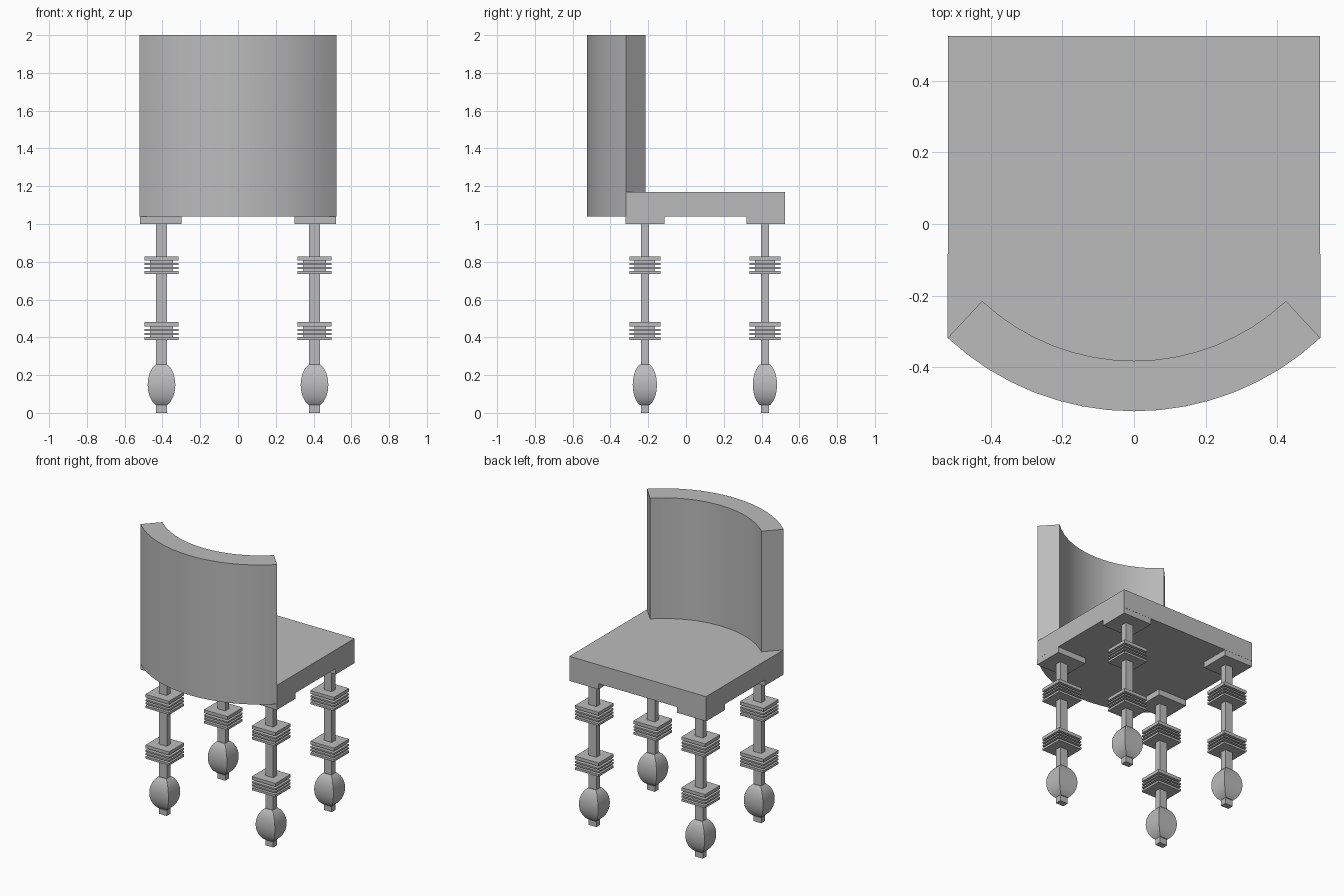
import bpy, bmesh, math

if "Cube" in bpy.data.objects:
    bpy.data.objects.remove(bpy.data.objects["Cube"], do_unlink=True)

GREY = (0.5, 0.5, 0.5, 1.0)
mat = bpy.data.materials.new("plain grey")
mat.use_nodes = True
mat.diffuse_color = GREY
mat.node_tree.nodes["Principled BSDF"].inputs["Base Color"].default_value = GREY


def finish(name, bm):
    bmesh.ops.recalc_face_normals(bm, faces=bm.faces)
    mesh = bpy.data.meshes.new(name)
    bm.to_mesh(mesh)
    bm.free()
    mesh.materials.append(mat)
    ob = bpy.data.objects.new(name, mesh)
    bpy.context.collection.objects.link(ob)
    bpy.ops.object.select_all(action='DESELECT')
    ob.select_set(True)
    bpy.context.view_layer.objects.active = ob
    bpy.ops.object.shade_smooth_by_angle(angle=math.radians(30))
    return ob


def loft(bm, rings):
    """Skin a stack of matching closed rings and cap both ends."""
    loops = [[bm.verts.new(p) for p in ring] for ring in rings]
    n = len(loops[0])
    for a, b in zip(loops, loops[1:]):
        for i in range(n):
            j = (i + 1) % n
            bm.faces.new((a[i], a[j], b[j], b[i]))
    bm.faces.new(loops[0][::-1])
    bm.faces.new(loops[-1])


def square(cx, cy, hx, hy, z):
    return [(cx - hx, cy - hy, z), (cx + hx, cy - hy, z),
            (cx + hx, cy + hy, z), (cx - hx, cy + hy, z)]


def box(bm, cx, cy, hx, hy, z0, z1):
    loft(bm, [square(cx, cy, hx, hy, z) for z in (z0, z1)])


def prism(name, outline, z0, z1):
    bm = bmesh.new()
    loft(bm, [[(x, y, z) for x, y in outline] for z in (z0, z1)])
    return finish(name, bm)


def arc(radius, steps=16):
    """Front-facing arc from right to left about the shared centre."""
    half = math.atan2(0.52, 0.558)
    return [(radius * math.sin(a), 0.24 - radius * math.cos(a))
            for a in (half * (2 * i / steps - 1) for i in range(steps + 1))]


# Seat with bowed edge, and curved backrest standing on it
outer, inner = arc(0.763), arc(0.622)
prism("seat", outer + [(0.52, 0.525), (-0.52, 0.525)], 1.04, 1.17)
prism("backrest", outer + inner[::-1], 1.17, 2.0)

# Legs with stacked square collars and a square bulbous foot
LEG_X, FRONT_Y, BACK_Y = 0.405, -0.218, 0.418
PLATES = [(0.0, 0.015), (0.027, 0.037), (0.048, 0.058), (0.072, 0.094)]
for end, y, pad_y in (("front", FRONT_Y, -0.217), ("back", BACK_Y, 0.422)):
    for side, s in (("left", 1), ("right", -1)):
        x = s * LEG_X
        tag = f"{end}_{side}"

        bm = bmesh.new()
        box(bm, s * 0.41, pad_y, 0.11, 0.102, 1.0, 1.04)
        finish(tag + "_pad", bm)

        bm = bmesh.new()
        box(bm, x, y, 0.03, 0.021, 0.0, 1.0)
        finish(tag + "_leg", bm)

        for level, base in (("upper", 0.735), ("lower", 0.386)):
            bm = bmesh.new()
            box(bm, x, y, 0.06, 0.054, base + 0.005, base + 0.09)
            for lo, hi in PLATES:
                box(bm, x, y, 0.09, 0.082, base + lo, base + hi)
            finish(f"{tag}_{level}_collar", bm)

        bm = bmesh.new()
        rings = []
        for i in range(17):
            t = i / 8 - 1
            w = math.sqrt(1 - (0.91 * t) ** 2)
            rings.append(square(x, y, 0.073 * w, 0.064 * w, 0.149 + 0.108 * t))
        loft(bm, rings)
        finish(tag + "_bulb", bm)
